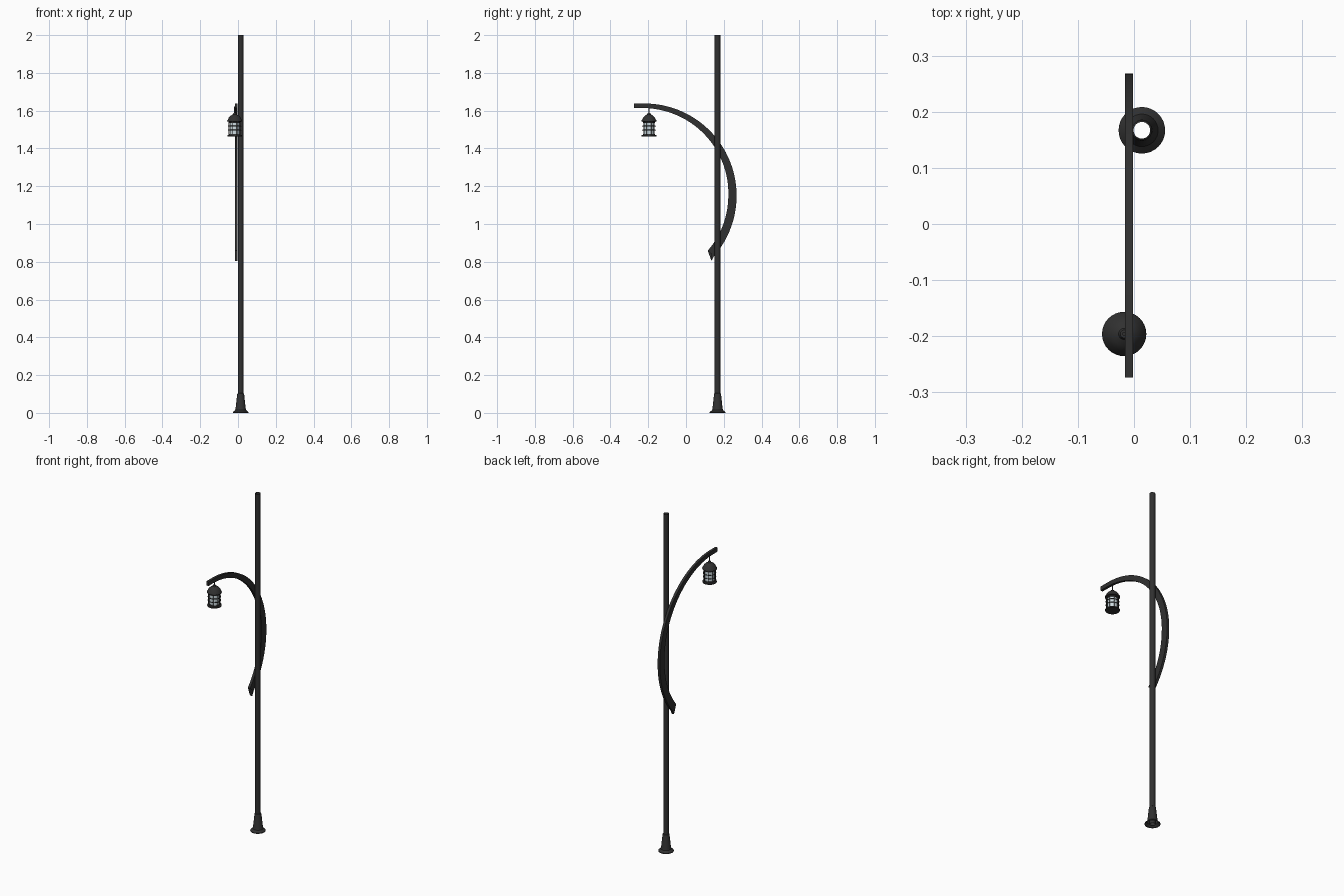
import bpy, bmesh, math
from mathutils import Vector

if "Cube" in bpy.data.objects:
    bpy.data.objects.remove(bpy.data.objects["Cube"])


def material(name, color):
    m = bpy.data.materials.new(name)
    m.diffuse_color = color
    m.use_nodes = True
    m.node_tree.nodes["Principled BSDF"].inputs["Base Color"].default_value = m.diffuse_color
    return m


METAL = material("dark_metal", (0.03, 0.03, 0.03, 1))
GLASS = material("pale_glass", (0.62, 0.72, 0.76, 1))
POLE = (0.014, 0.167)
LAMP = (-0.0175, -0.196)


def finish(name, bm, mat, smooth=True, loc=(0, 0, 0)):
    mesh = bpy.data.meshes.new(name)
    bm.to_mesh(mesh)
    bm.free()
    ob = bpy.data.objects.new(name, mesh)
    bpy.context.collection.objects.link(ob)
    ob.location = loc
    mesh.materials.append(mat)
    if smooth:
        bpy.ops.object.select_all(action='DESELECT')
        ob.select_set(True)
        bpy.context.view_layer.objects.active = ob
        bpy.ops.object.shade_smooth_by_angle(angle=math.radians(35))
    return ob


def lathe(name, profile, centre, mat, sides=32, closed=False):
    """Spin an (r, z) profile around a vertical axis."""
    bm = bmesh.new()
    vs = [bm.verts.new((r, 0, z)) for r, z in profile]
    pairs = list(zip(vs, vs[1:])) + ([(vs[-1], vs[0])] if closed else [])
    es = [bm.edges.new(p) for p in pairs]
    bmesh.ops.spin(bm, geom=vs + es, cent=(0, 0, 0), axis=(0, 0, 1),
                   angle=math.tau, steps=sides, use_duplicate=False)
    bmesh.ops.remove_doubles(bm, verts=bm.verts, dist=1e-5)
    bmesh.ops.recalc_face_normals(bm, faces=bm.faces)
    return finish(name, bm, mat, True, (*centre, 0))


def ring(name, radius, z, thick):
    prof = [(radius + thick * math.cos(a), z + thick * math.sin(a))
            for a in (math.tau * i / 8 for i in range(8))]
    return lathe(name, prof, LAMP, METAL, closed=True)


# Pole: open tube with a flared foot
lathe("pole", [(0.0148, 0.0), (0.0148, 2.0)], POLE, METAL, 24)
lathe("pole_foot", [(0.0415, 0), (0.0415, 0.004), (0.036, 0.009), (0.029, 0.015),
                    (0.0265, 0.025), (0.019, 0.095), (0.0175, 0.102),
                    (0.0148, 0.104)], POLE, METAL)

# Arm: tapered flat bar following a circular arc beside the pole
cy, cz = -0.22, 1.15
outer, inner = [(0.135, 0.805)], [(0.135, 0.862)]
N = 36
for i in range(N + 1):
    t = i / N
    a = math.radians(-41 + 131 * t)
    thick = 0.044 - 0.02 * max(0, (t - 0.3) / 0.7)
    ro = 0.488
    outer.append((cy + ro * math.cos(a), cz + ro * math.sin(a)))
    ri = ro - thick
    inner.append((cy + ri * math.cos(a), cz + ri * math.sin(a)))
outer.append((-0.274, outer[-1][1]))
inner.append((-0.274, inner[-1][1]))
bm = bmesh.new()
rows = [[bm.verts.new((x, *p)) for x, p in
         ((-0.016, o), (-0.0015, o), (-0.0015, n), (-0.016, n))]
        for o, n in zip(outer, inner)]
for a, b in zip(rows, rows[1:]):
    for k in range(4):
        j = (k + 1) % 4
        bm.faces.new((a[k], a[j], b[j], b[k]))
bm.faces.new(rows[0])
bm.faces.new(rows[-1])
bmesh.ops.recalc_face_normals(bm, faces=bm.faces)
finish("curved_arm", bm, METAL)

# Lantern: hanger, domed cap, glass, base
lathe("hanger_rod", [(0, 1.575), (0.0035, 1.575), (0.0035, 1.622), (0, 1.622)],
      LAMP, METAL, 12)
lathe("lantern_cap", [(0, 1.588), (0.007, 1.587), (0.010, 1.580), (0.021, 1.574),
                      (0.031, 1.564), (0.036, 1.553), (0.0395, 1.548),
                      (0.0395, 1.543), (0.032, 1.541), (0.032, 1.535), (0, 1.535)],
      LAMP, METAL)
lathe("lantern_glass", [(0.026, 1.475), (0.026, 1.537)], LAMP, GLASS)
lathe("lantern_base", [(0, 1.477), (0.029, 1.477), (0.031, 1.472), (0.0385, 1.470),
                       (0.0385, 1.464), (0, 1.464)], LAMP, METAL)

# Protective cage: rings and upright bars
for i, z in enumerate((1.497, 1.518)):
    ring(f"cage_ring_{i + 1}", 0.034, z, 0.0022)
for i in range(8):
    a = math.tau * (i + 0.5) / 8
    lathe(f"cage_bar_{i + 1}", [(0.0018, 1.47), (0.0018, 1.545)],
          (LAMP[0] + 0.0325 * math.cos(a), LAMP[1] + 0.0325 * math.sin(a)), METAL, 8)
